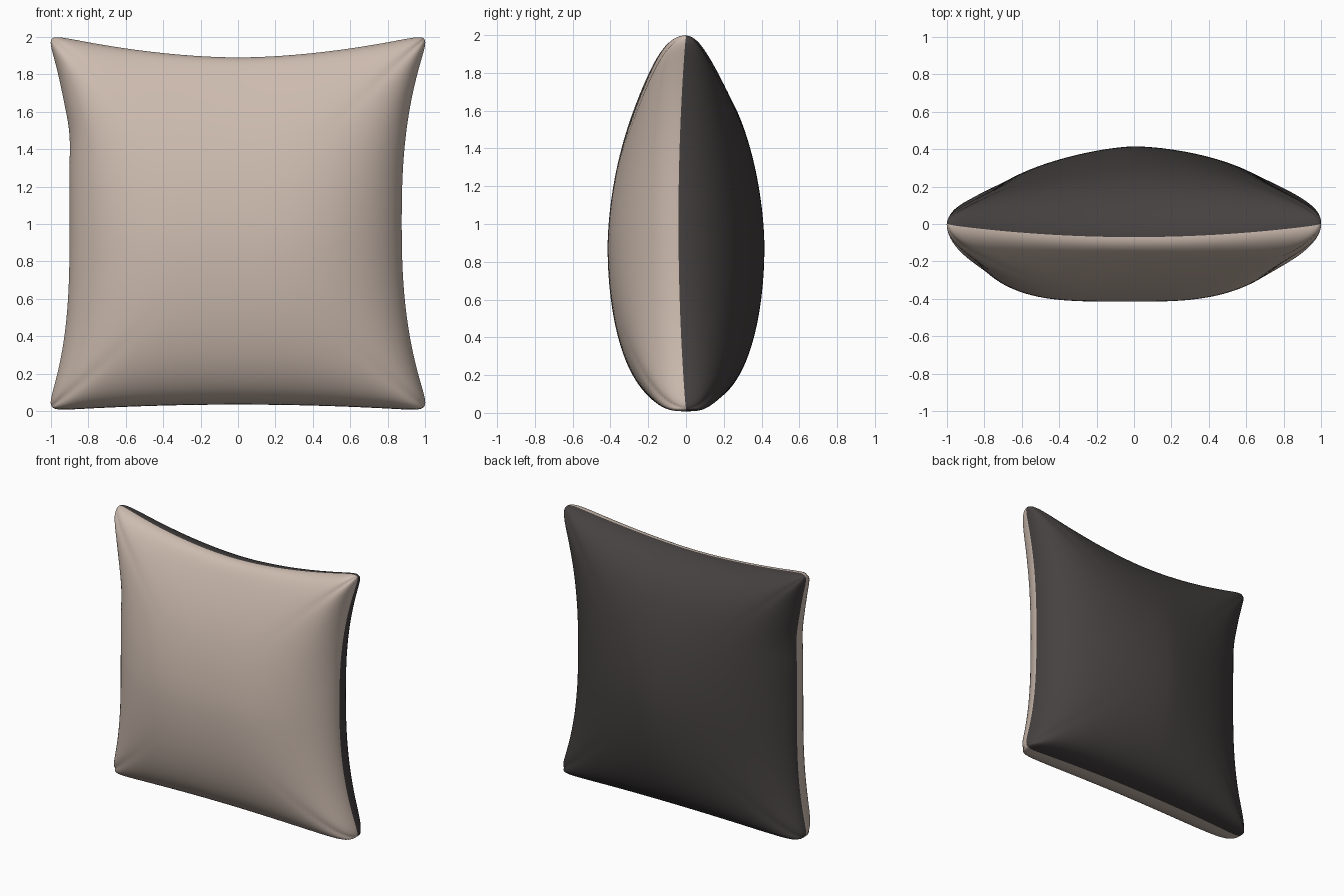
import bpy
import math

N = 72           # grid cells per side of each fabric panel
PEAK = -0.09     # height of the fullest point, in panel coordinates

cube = bpy.data.objects.get("Cube")
if cube:
    bpy.data.objects.remove(cube, do_unlink=True)


def make_material(name, rgb):
    mat = bpy.data.materials.new(name)
    mat.use_nodes = True
    color = (*rgb, 1)
    mat.diffuse_color = color
    bsdf = mat.node_tree.nodes["Principled BSDF"]
    bsdf.inputs["Base Color"].default_value = color
    bsdf.inputs["Roughness"].default_value = 0.9
    return mat


def bulge(s, p, q):
    """Fullness from 1 at the middle to 0 at the seam."""
    return max(0.0, 1 - abs(s) ** p) ** q


def soft_min(a, b):
    """Blend two fullness values, keeping the corners puffy."""
    if min(a, b) < 1e-6:
        return 0.0
    return (a ** -2 + b ** -2 - 1) ** -0.5


def round_corner(u, v):
    """Pull the panel corners in slightly."""
    big = max(abs(u), abs(v))
    if big < 1e-6:
        return u, v
    k = big / (abs(u) ** 30 + abs(v) ** 30) ** (1 / 30)
    k = 1 + (k - 1) * big ** 2
    return u * k, v * k


def outline(u, v):
    """Panel coordinates to x and z, with concave edges."""
    if u > 0:
        x = u * (0.875 + 0.152 * abs(v) ** 2.5)
    else:
        x = u * (0.9 + 0.127 * abs(v) ** 3)
        # small gathered fold on the right-hand seam
        x += 0.012 * abs(u) ** 6 * math.exp(-((v - 0.47) / 0.15) ** 2)
    top = 1.89 + 0.127 * abs(u) ** 1.8
    bottom = 0.035 - 0.035 * u * u
    return x, bottom + (top - bottom) * (v + 1) / 2


def depth(u, v, side):
    """Distance of the cloth from the seam surface."""
    if v > PEAK:
        fz = bulge((v - PEAK) / (1 - PEAK), 1.75, 0.53)
    else:
        fz = bulge((PEAK - v) / (1 + PEAK), 2, 0.37)
    if side < 0:
        fx = bulge(u, 3 if u > 0 else 4, 0.6)
    else:
        fx = bulge(u, 1.7, 0.48) if u > 0 else bulge(u, 1.5, 0.53)
    return 0.415 * soft_min(fx, fz)


def panel_point(i, j, side):
    u = math.sin(math.pi / 2 * (2 * i / N - 1))
    v = math.sin(math.pi / 2 * (2 * j / N - 1))
    seam = -0.07 * (1 - u * u) * max(v, 0) ** 10 - 0.04 * (1 - v * v) * u ** 8
    x, z = outline(*round_corner(u, v))
    return x, seam + side * depth(u, v, side), z


# Front and back panels share the seam vertices
verts, faces, mats, index = [], [], [], {}
for slot, side in enumerate((-1, 1)):
    for i in range(N + 1):
        for j in range(N + 1):
            on_seam = i in (0, N) or j in (0, N)
            key = (i, j, 0 if on_seam else side)
            if key not in index:
                index[key] = len(verts)
                verts.append(panel_point(i, j, side))

    def vid(i, j):
        return index.get((i, j, side), index.get((i, j, 0)))

    for i in range(N):
        for j in range(N):
            quad = [vid(i, j), vid(i + 1, j), vid(i + 1, j + 1), vid(i, j + 1)]
            faces.append(quad if side < 0 else quad[::-1])
            mats.append(slot)

mesh = bpy.data.meshes.new("cushion")
mesh.from_pydata(verts, [], faces)
mesh.materials.append(make_material("beige_cloth", (0.61, 0.50, 0.43)))
mesh.materials.append(make_material("charcoal_cloth", (0.06, 0.053, 0.052)))
mesh.polygons.foreach_set("material_index", mats)
mesh.update()

cushion = bpy.data.objects.new("cushion", mesh)
bpy.context.collection.objects.link(cushion)
bpy.context.view_layer.objects.active = cushion
cushion.select_set(True)
bpy.ops.object.shade_smooth()
